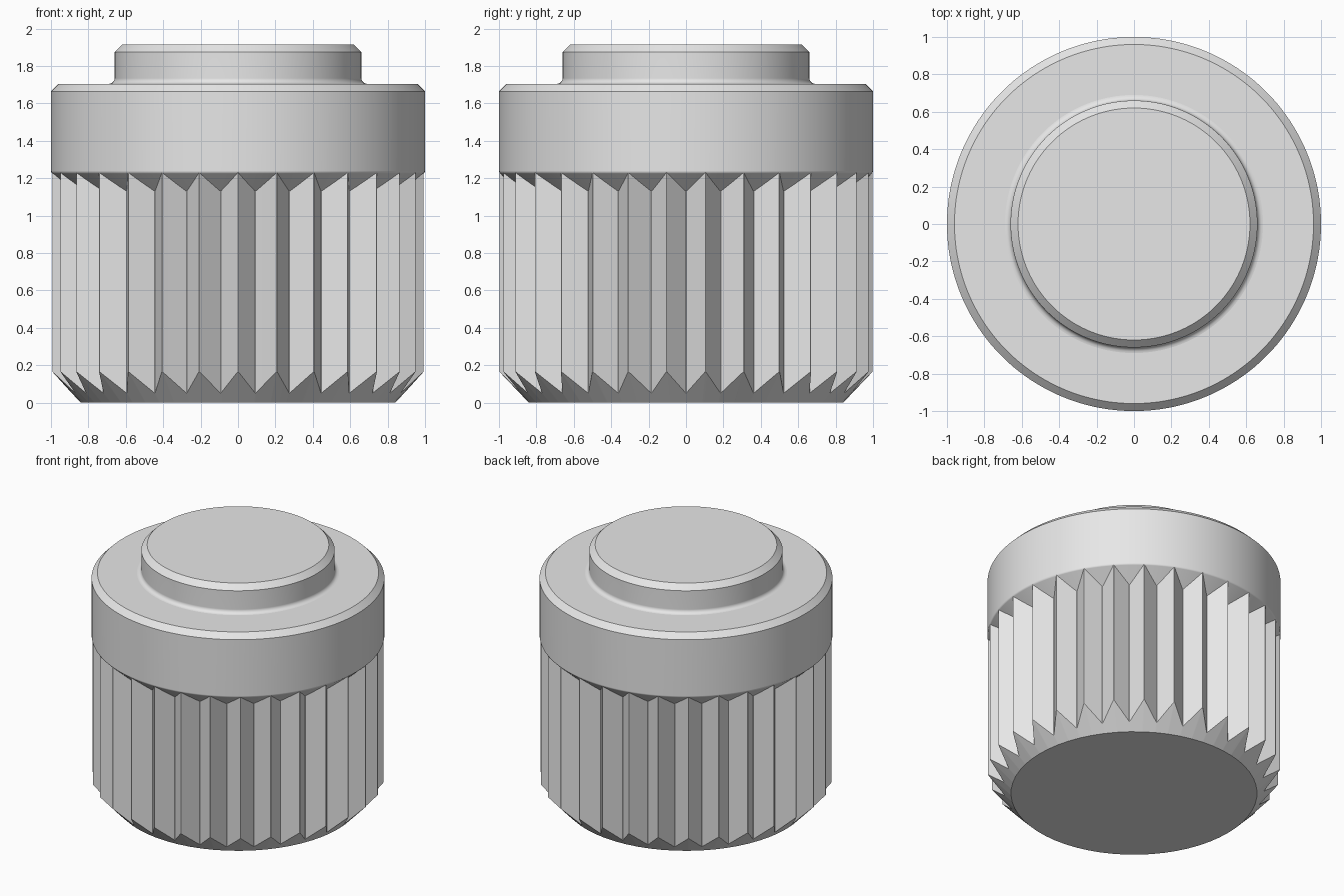
import bpy, bmesh, math
from mathutils import Vector

cube = bpy.data.objects.get("Cube")
if cube:
    bpy.data.objects.remove(cube)

TEETH = 30
GREY = (0.8, 0.8, 0.8, 1)
grey = bpy.data.materials.new("plain grey")
grey.diffuse_color = GREY
grey.use_nodes = True
grey.node_tree.nodes["Principled BSDF"].inputs["Base Color"].default_value = GREY


def skin(name, rings):
    """Join a stack of closed rings, bottom to top, and cap both ends."""
    bm = bmesh.new()
    loops = [[bm.verts.new(p) for p in ring] for ring in rings]
    n = len(loops[0])
    for low, high in zip(loops, loops[1:]):
        for i in range(n):
            j = (i + 1) % n
            bm.faces.new((low[i], low[j], high[j], high[i]))
    bm.faces.new(loops[0][::-1])
    bm.faces.new(loops[-1])
    mesh = bpy.data.meshes.new(name)
    bm.to_mesh(mesh)
    bm.free()
    mesh.materials.append(grey)
    obj = bpy.data.objects.new(name, mesh)
    bpy.context.collection.objects.link(obj)
    bpy.ops.object.select_all(action='DESELECT')
    obj.select_set(True)
    bpy.context.view_layer.objects.active = obj
    bpy.ops.object.shade_smooth_by_angle(angle=math.radians(32))
    weighted = obj.modifiers.new("Weighted normals", 'WEIGHTED_NORMAL')
    weighted.keep_sharp = True
    return obj


def polar(r, a, z=0):
    return Vector((r * math.sin(a), -r * math.cos(a), z))


def lathe(name, profile, steps=180):
    angles = [math.tau * i / steps for i in range(steps)]
    return skin(name, [[polar(r, a, z) for a in angles] for r, z in profile])


def fillet(cx, cz, radius, start, end, steps=5):
    """Arc of profile points, angles in degrees."""
    arc = [math.radians(start + (end - start) * i / steps) for i in range(steps + 1)]
    return [(cx + radius * math.cos(a), cz + radius * math.sin(a)) for a in arc]


# Fluted grip: a star section with barely eased ridges and valleys
corners = [polar(0.888 if i % 2 else 1.0, math.pi * i / TEETH) for i in range(2 * TEETH)]
star = []
for i, p in enumerate(corners):
    a = p.lerp(corners[i - 1], 0.04)
    b = p.lerp(corners[(i + 1) % len(corners)], 0.04)
    for t in (0, 0.33, 0.67, 1):
        star.append(a.lerp(p, t).lerp(p.lerp(b, t), t))

# The lower ends of the flutes follow a cone that rises from the flat base
BASE = 0.84
base = [p.normalized() * BASE for p in star]
foot = [p + Vector((0, 0, (p.length - BASE) * 1.05)) for p in star]
top = [p + Vector((0, 0, 1.3)) for p in star]
skin("fluted_grip", [base, foot, top])

# Collar with a conical underside that closes the flutes, and a chamfered rim
lathe("collar", [(0.85, 1.095)] + fillet(0.98, 1.24, 0.02, -45, 0, 3)
      + [(1.0, 1.665), (0.96, 1.705)])

# Raised button with a coved foot and a chamfered rim
lathe("top_button", [(0.69, 1.7)] + fillet(0.69, 1.735, 0.03, 270, 180)
      + [(0.66, 1.875), (0.62, 1.915)])
